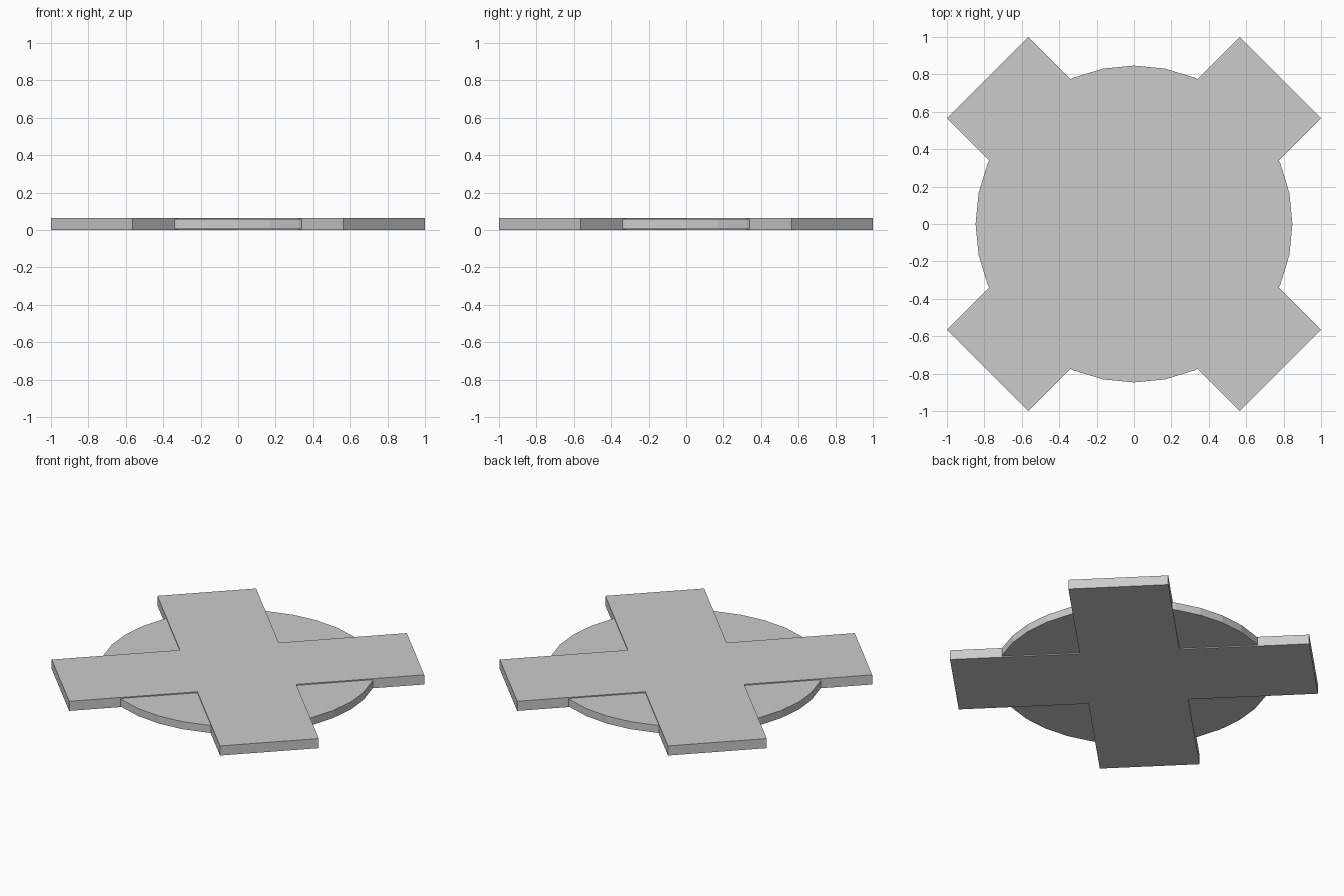
import bpy
from math import radians, sqrt

if "Cube" in bpy.data.objects:
    bpy.data.objects.remove(bpy.data.objects["Cube"])

HEIGHT = 0.065
HALF_NOTCH = 0.435                      # distance from centre to inner corner
WIDTH = HALF_NOTCH * sqrt(2)
LENGTH = (2 - HALF_NOTCH) * sqrt(2)


def bar(name, angle):
    bpy.ops.mesh.primitive_cube_add(size=1, location=(0, 0, HEIGHT / 2),
                                    rotation=(0, 0, radians(angle)))
    ob = bpy.context.object
    ob.name = name
    ob.scale = (LENGTH, WIDTH, HEIGHT)
    return ob


# Two crossed diagonal bars
bar("cross_bar_a", 45)
bar("cross_bar_b", -45)

# Slightly thinner round plate held between the arms
bpy.ops.mesh.primitive_cylinder_add(vertices=32, radius=0.847, depth=0.051,
                                    location=(0, 0, HEIGHT / 2))
bpy.context.object.name = "round_plate"
